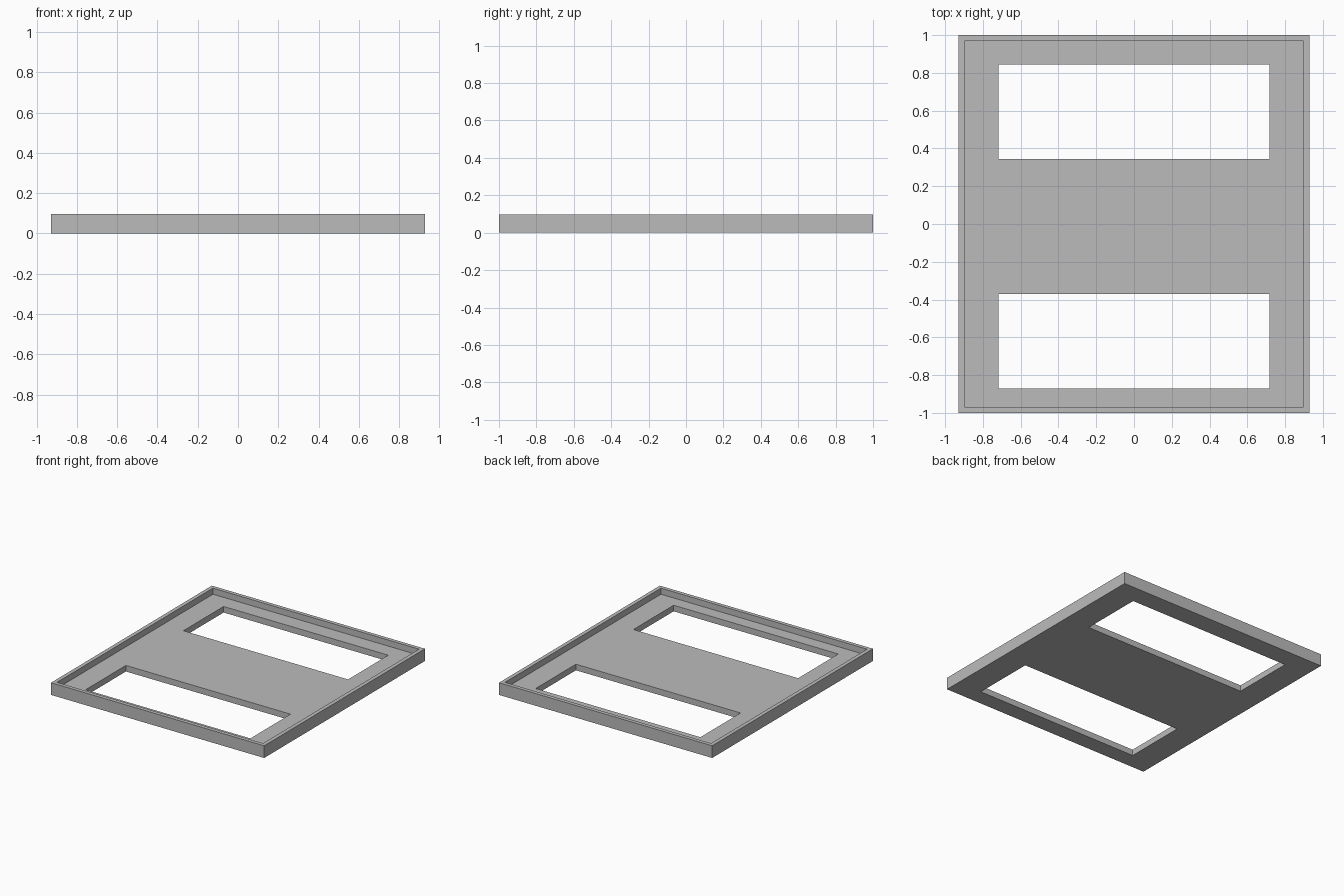
import bpy

cube = bpy.data.objects.get("Cube")
if cube:
    bpy.data.objects.remove(cube, do_unlink=True)

HEIGHT, FLOOR = 0.096, 0.048

grey = bpy.data.materials.new("plain grey")
grey.use_nodes = True
colour = (0.5, 0.5, 0.5, 1)
grey.diffuse_color = colour
grey.node_tree.nodes["Principled BSDF"].inputs["Base Color"].default_value = colour


def box(name, low, high):
    """Axis-aligned box between two corners."""
    centre = [(a + b) / 2 for a, b in zip(low, high)]
    bpy.ops.mesh.primitive_cube_add(size=1, location=centre)
    obj = bpy.context.object
    obj.name = name
    obj.scale = [b - a for a, b in zip(low, high)]
    bpy.ops.object.transform_apply(location=True, rotation=False, scale=True)
    obj.data.materials.append(grey)
    return obj


def cut(target, cutter):
    """Subtract the cutter from the target and discard it."""
    cutter.hide_render = True
    mod = target.modifiers.new("cut", 'BOOLEAN')
    mod.operation = 'DIFFERENCE'
    mod.solver = 'EXACT'
    mod.object = cutter
    bpy.context.view_layer.objects.active = target
    bpy.ops.object.modifier_apply(modifier=mod.name)
    bpy.data.objects.remove(cutter, do_unlink=True)


# Shallow tray with a thin raised rim
tray = box("tray", (-0.928, -1, 0), (0.928, 1, HEIGHT))
cut(tray, box("recess_cutter", (-0.897, -0.97, FLOOR), (0.897, 0.97, 0.2)))

# Two rectangular openings through the floor
for y_low, y_high in ((0.345, 0.845), (-0.87, -0.37)):
    cut(tray, box("opening_cutter", (-0.717, y_low, -0.1), (0.717, y_high, 0.2)))
